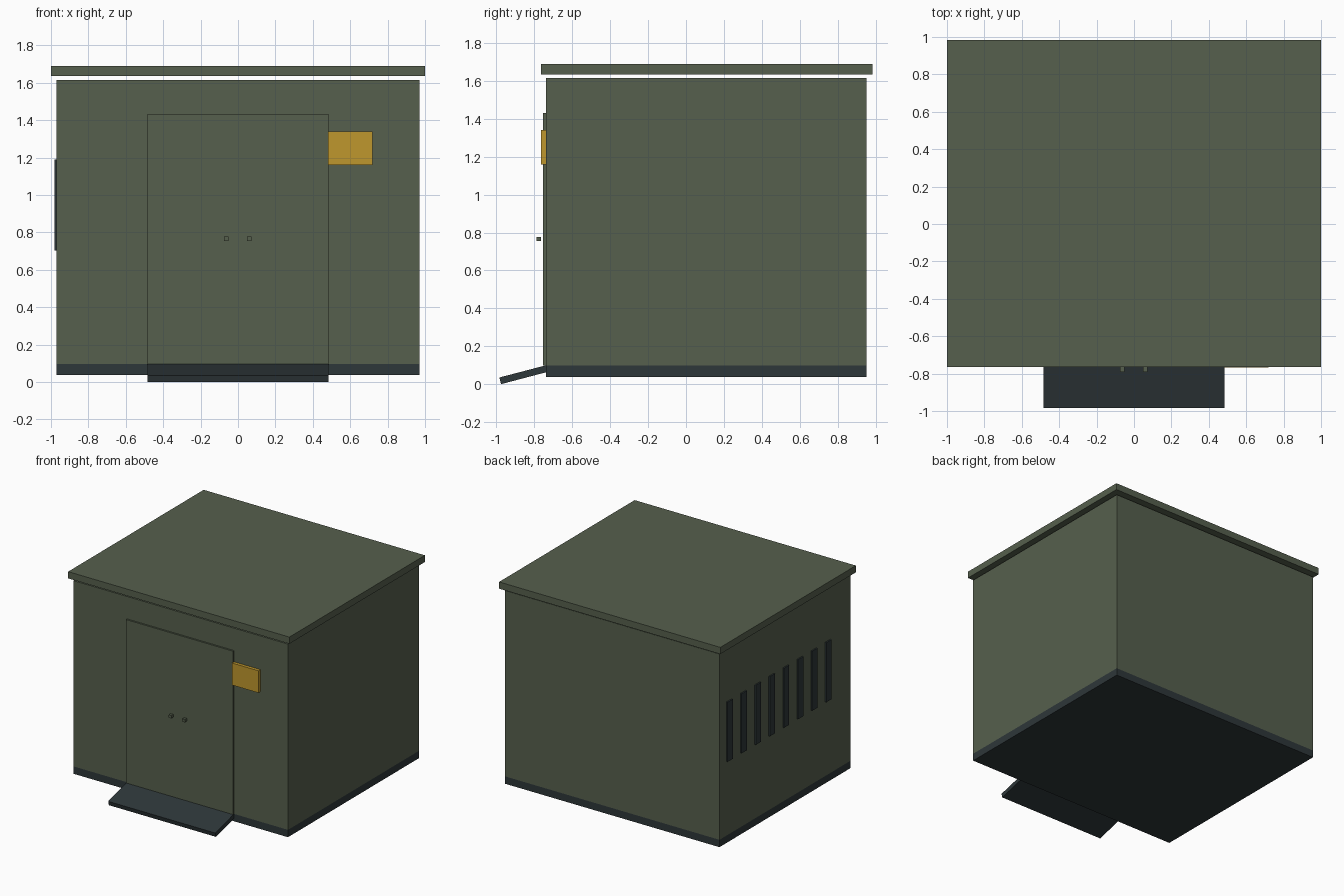
import bpy
import bmesh

cube = bpy.data.objects.get("Cube")
if cube:
    bpy.data.objects.remove(cube, do_unlink=True)


def material(name, rgb):
    mat = bpy.data.materials.new(name)
    mat.use_nodes = True
    colour = (*rgb, 1.0)
    mat.diffuse_color = colour
    mat.node_tree.nodes["Principled BSDF"].inputs["Base Color"].default_value = colour
    return mat


GREEN = material("olive green", (0.093, 0.116, 0.075))
DARK = material("dark slate", (0.027, 0.038, 0.041))
YELLOW = material("sign yellow", (0.52, 0.31, 0.027))


def prism(name, mat, profile, x0, x1):
    """Extrude a (y, z) outline along x."""
    bm = bmesh.new()
    ends = [[bm.verts.new((x, y, z)) for y, z in profile] for x in (x0, x1)]
    bm.faces.new(ends[0])
    bm.faces.new(ends[1])
    count = len(profile)
    for i in range(count):
        j = (i + 1) % count
        bm.faces.new((ends[0][i], ends[0][j], ends[1][j], ends[1][i]))
    bmesh.ops.recalc_face_normals(bm, faces=bm.faces)
    mesh = bpy.data.meshes.new(name)
    bm.to_mesh(mesh)
    bm.free()
    mesh.materials.append(mat)
    obj = bpy.data.objects.new(name, mesh)
    bpy.context.collection.objects.link(obj)
    return obj


def box(name, mat, x, y, z):
    outline = [(y[0], z[0]), (y[1], z[0]), (y[1], z[1]), (y[0], z[1])]
    return prism(name, mat, outline, *x)


# Shell: plinth, walls and the raised flat roof
WIDTH, DEPTH = (-0.97, 0.97), (-0.74, 0.953)
box("plinth", DARK, WIDTH, DEPTH, (0.037, 0.097))
box("walls", GREEN, WIDTH, DEPTH, (0.097, 1.615))
box("roof", GREEN, (-1, 1), (-0.765, 0.985), (1.635, 1.69))

# Entrance: door panel, twin handles and sloping ramp
box("door", GREEN, (-0.484, 0.484), (-0.754, -0.74), (0.097, 1.432))
for side, x in (("right", -0.062), ("left", 0.06)):
    box(f"door_handle_{side}", GREEN, (x - 0.012, x + 0.012),
        (-0.79, -0.764), (0.754, 0.777))
prism("ramp", DARK,
      [(-0.976, 0), (-0.74, 0.062), (-0.74, 0.099), (-0.985, 0.035)],
      -0.484, 0.484)

# Warning plate beside the door
box("sign", YELLOW, (0.48, 0.72), (-0.766, -0.74), (1.16, 1.34))

# Row of vertical vent slats on the right wall
for i in range(8):
    y = 0.83 - i * 0.182
    box(f"vent_slat_{i + 1}", DARK, (-0.981, -0.97),
        (y - 0.034, y + 0.034), (0.703, 1.19))
